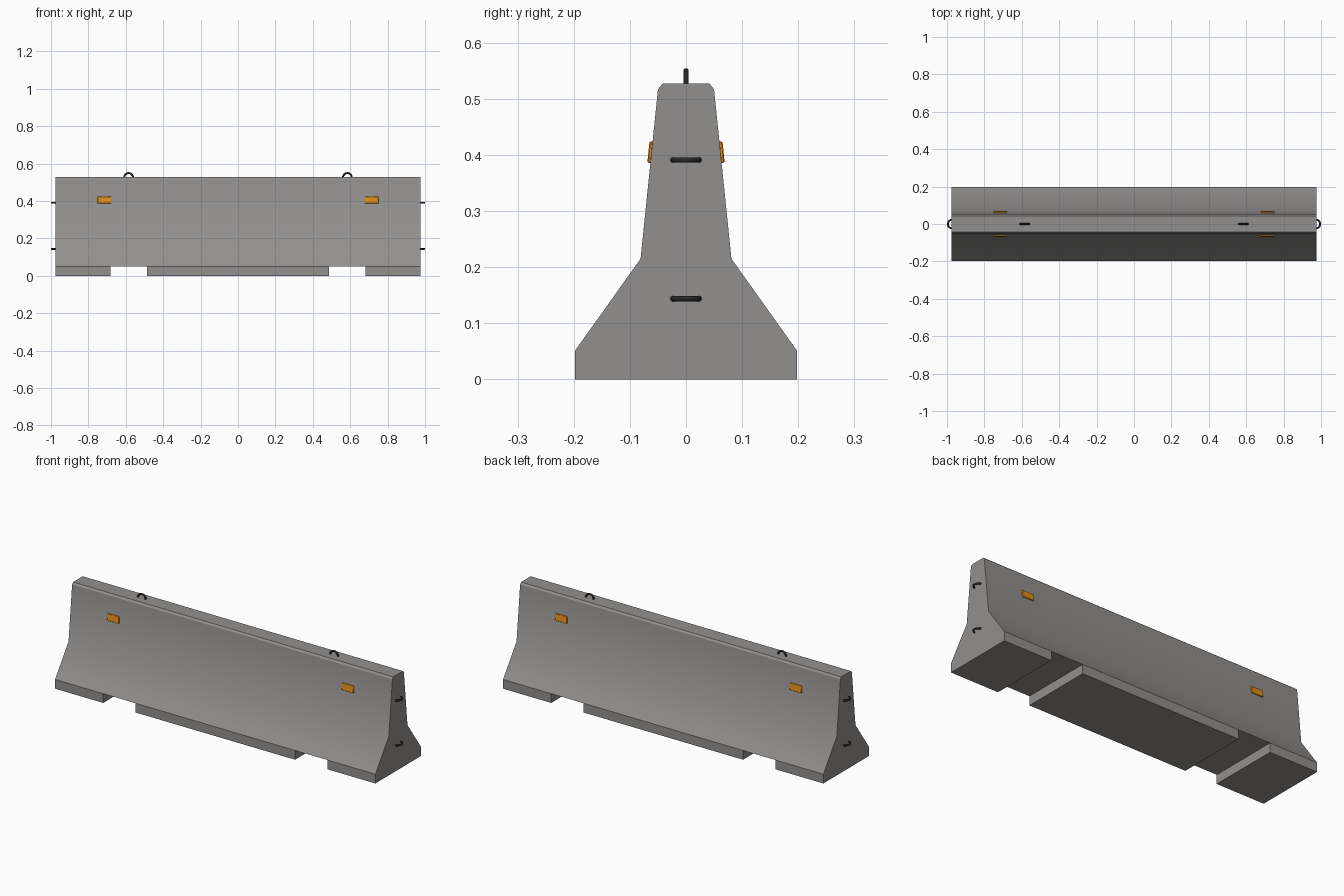
import bpy
import math

cube = bpy.data.objects.get("Cube")
if cube:
    bpy.data.objects.remove(cube, do_unlink=True)


def material(name, color):
    mat = bpy.data.materials.new(name)
    mat.use_nodes = True
    mat.diffuse_color = (*color, 1)
    mat.node_tree.nodes["Principled BSDF"].inputs["Base Color"].default_value = (*color, 1)
    return mat


concrete = material("concrete grey", (0.29, 0.28, 0.27))
steel = material("dark steel", (0.02, 0.02, 0.02))
amber = material("amber reflector", (0.8, 0.27, 0.01))

HALF_LENGTH = 0.975
FOOT_TOP = 0.051


def finish(obj, name, mat, angle=30):
    obj.name = name
    obj.data.materials.append(mat)
    bpy.ops.object.select_all(action="DESELECT")
    obj.select_set(True)
    bpy.context.view_layer.objects.active = obj
    bpy.ops.object.shade_smooth_by_angle(angle=math.radians(angle))
    return obj


def box(name, size, location, mat, rotation=(0, 0, 0)):
    bpy.ops.mesh.primitive_cube_add(size=1, location=location, rotation=rotation)
    obj = bpy.context.object
    obj.scale = size
    bpy.ops.object.transform_apply(location=False, rotation=False, scale=True)
    return finish(obj, name, mat)


def ring(name, location, rotation):
    bpy.ops.mesh.primitive_torus_add(
        major_radius=0.0235, minor_radius=0.005, major_segments=24,
        minor_segments=10, location=location, rotation=rotation)
    finish(bpy.context.object, name, steel, 60)


# Barrier wall: stepped profile extruded along x
half = [(0.198, FOOT_TOP), (0.081, 0.215), (0.05, 0.517), (0.042, 0.527)]
outline = half + [(-y, z) for y, z in reversed(half)]
n = len(outline)
verts = [(x, y, z) for x in (-HALF_LENGTH, HALF_LENGTH) for y, z in outline]
faces = [(i, n + i, n + (i + 1) % n, (i + 1) % n) for i in range(n)]
faces += [tuple(range(n)), tuple(reversed(range(n, 2 * n)))]
mesh = bpy.data.meshes.new("barrier_wall")
mesh.from_pydata(verts, [], [f[::-1] for f in faces])
wall = bpy.data.objects.new("barrier_wall", mesh)
bpy.context.collection.objects.link(wall)
finish(wall, "barrier_wall", concrete)

# Feet, separated by two forklift gaps
for name, x0, x1 in (("right_foot", -HALF_LENGTH, -0.682),
                     ("middle_foot", -0.486, 0.486),
                     ("left_foot", 0.682, HALF_LENGTH)):
    box(name, (x1 - x0, 0.396, FOOT_TOP), ((x0 + x1) / 2, 0, FOOT_TOP / 2), concrete)

# Reflectors lying against the upper slopes, on both faces
slope = math.atan2(0.031, 0.302)
for x_side, x_name in ((-1, "right"), (1, "left")):
    for y_side, y_name in ((-1, "front"), (1, "back")):
        plate = box(f"{y_name}_{x_name}_reflector", (0.072, 0.007, 0.038),
                    (x_side * 0.714, y_side * 0.0635, 0.405), amber,
                    (y_side * slope, 0, 0))
        bevel = plate.modifiers.new("soft_edges", "BEVEL")
        bevel.width = 0.002
        bevel.segments = 1

    # Lifting loop on top and two linking loops on the end
    ring(f"{x_name}_lifting_loop", (x_side * 0.585, 0, 0.526), (math.pi / 2, 0, 0))
    for z, z_name in ((0.391, "upper"), (0.144, "lower")):
        ring(f"{x_name}_{z_name}_link_loop", (x_side * 0.9715, 0, z), (0, 0, 0))
